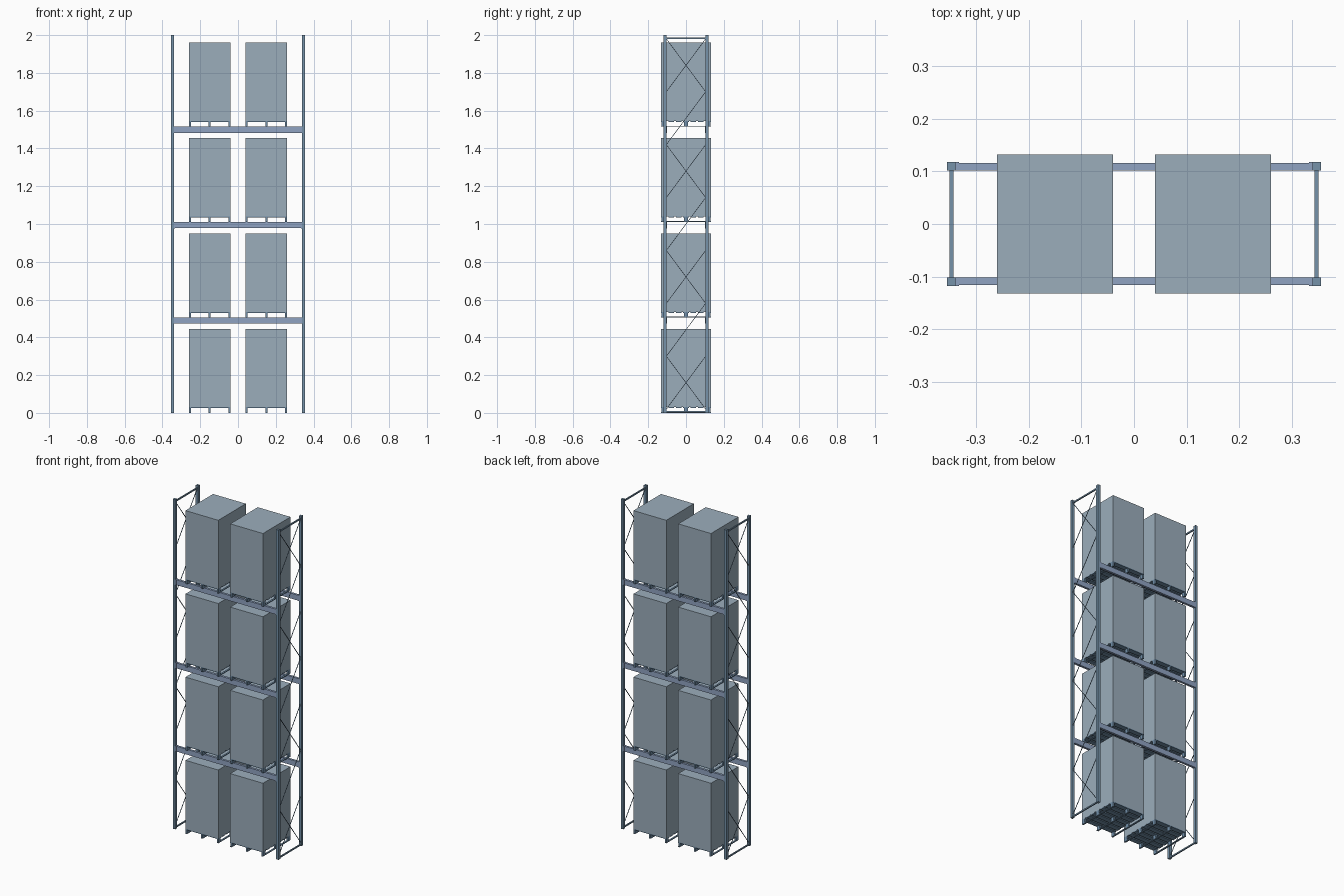
import bpy
import bmesh
from mathutils import Vector, Matrix

if "Cube" in bpy.data.objects:
    bpy.data.objects.remove(bpy.data.objects["Cube"])


def paint(name, rgb):
    m = bpy.data.materials.new(name)
    m.diffuse_color = (*rgb, 1)
    m.use_nodes = True
    m.node_tree.nodes["Principled BSDF"].inputs["Base Color"].default_value = m.diffuse_color
    return m


LOAD = paint("load_slate", (.33, .42, .50))
POST = paint("upright_blue", (.18, .29, .40))
BEAM = paint("beam_blue", (.28, .37, .54))
WOOD = paint("pallet_blue", (.17, .28, .40))


def build(name, mat, boxes, bars=()):
    """One object from axis-aligned boxes (lo, hi) and square bars (a, b, width)."""
    bm = bmesh.new()
    for lo, hi in boxes:
        lo, hi = Vector(lo), Vector(hi)
        m = Matrix.Translation((lo + hi) / 2) @ Matrix.Diagonal((*(hi - lo), 1))
        bmesh.ops.create_cube(bm, size=1, matrix=m)
    for a, b, w in bars:
        a, b = Vector(a), Vector(b)
        d = b - a
        rot = d.to_track_quat('Z', 'X').to_matrix().to_4x4()
        m = Matrix.Translation((a + b) / 2) @ rot @ Matrix.Diagonal((w, w, d.length, 1))
        bmesh.ops.create_cube(bm, size=1, matrix=m)
    me = bpy.data.meshes.new(name)
    bm.to_mesh(me)
    bm.free()
    me.materials.append(mat)
    ob = bpy.data.objects.new(name, me)
    bpy.context.collection.objects.link(ob)
    return ob


LEVEL = 0.505          # shelf spacing
PX, PY, P = 0.347, 0.11, 0.008   # upright centre and half width

# End frames: uprights, top and bottom ties, diagonal lacing
for s, side in ((1, "right"), (-1, "left")):
    x = s * PX
    build(f"{side}_uprights", POST,
          [((x - P, y - P, 0), (x + P, y + P, 2)) for y in (-PY, PY)])
    ties = [((x - .0035, -PY + P, z - .004), (x + .0035, PY - P, z + .004))
            for z in (.006, 1.984)]
    lacing = []
    for k in range(7):
        top, low = 1.98 - .28 * k, 1.70 - .28 * k
        y = PY - .006
        lacing.append(((x, y, top), (x, -y, low), .003))
        if k % 2 == 0:      # crossed bays
            lacing.append(((x, -y, top), (x, y, low), .003))
    build(f"{side}_frame_bracing", POST, ties, lacing)

# Load beams with end connectors
for n in (1, 2, 3):
    z = n * LEVEL
    for s, side in ((-1, "front"), (1, "back")):
        ya, yb = sorted((s * .102, s * .116))
        build(f"{side}_beam_{n}", BEAM, [((-.344, ya, z - .032), (.344, yb, z))])
        ca, cb = sorted((s * .1015, s * .118))
        parts = []
        for e in (-1, 1):
            xa, xb = sorted((e * .333, e * .3445))
            parts.append(((xa, ca, z - .033), (xb, cb, z + .001)))
        build(f"{side}_beam_connectors_{n}", BEAM, parts)

# Pallets and their stacked loads
HX, HY = .11, .132
for n in range(4):
    z = n * LEVEL
    for cx, side in ((-.15, "left"), (.15, "right")):
        cols = (cx - HX + .005, cx, cx + HX - .005)
        rows = (-HY + .012, 0, HY - .012)
        parts = [((x - .005, -HY, z), (x + .005, HY, z + .005)) for x in cols]
        parts += [((x - .005, y - .011, z + .005), (x + .005, y + .011, z + .025))
                  for x in cols for y in rows]
        for i in range(7):   # deck boards
            y = -HY + .015 + i * (2 * HY - .03) / 6
            parts.append(((cx - HX, y - .015, z + .025), (cx + HX, y + .015, z + .030)))
        build(f"{side}_pallet_{n}", WOOD, parts)
        for k, h in enumerate(("lower", "upper")):
            za = z + .030 + k * .2075
            build(f"{side}_{h}_load_{n}", LOAD,
                  [((cx - HX, -HY, za), (cx + HX, HY, za + .2075))])
